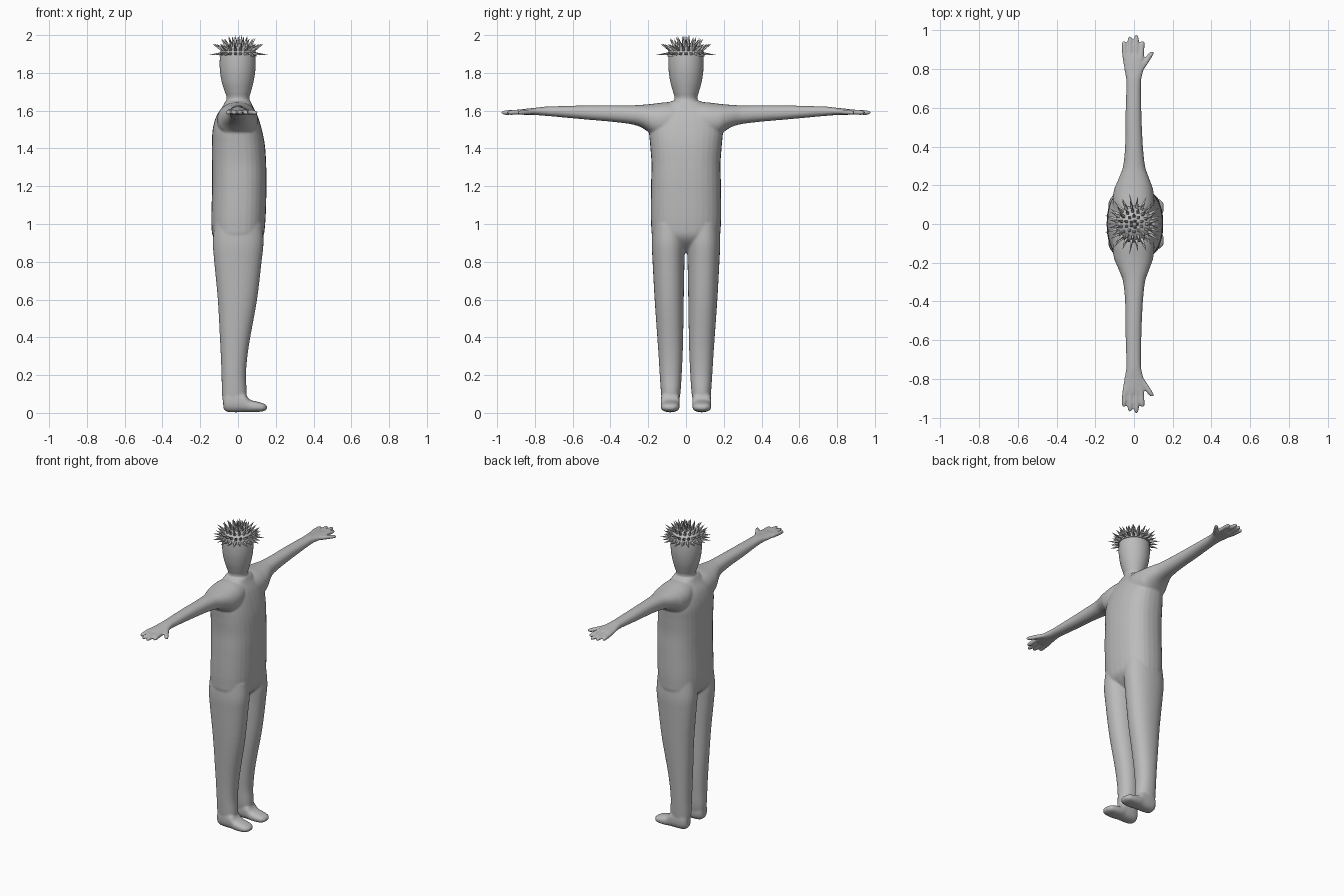
import bpy, bmesh, math
from mathutils import Vector

grey = bpy.data.materials.new("grey")
grey.diffuse_color = (0.5, 0.5, 0.5, 1)


def finish(bm, name):
    bmesh.ops.recalc_face_normals(bm, faces=bm.faces[:])
    me = bpy.data.meshes.new(name)
    bm.to_mesh(me)
    bm.free()
    me.materials.append(grey)
    ob = bpy.data.objects.new(name, me)
    bpy.context.collection.objects.link(ob)
    return ob


def curve_rows(rows, steps=5):
    """Smoothly interpolate between the key rings."""
    out = []
    for i in range(len(rows) - 1):
        p = [rows[max(0, min(len(rows) - 1, i + k))] for k in (-1, 0, 1, 2)]
        for s in range(steps):
            t = s / steps
            out.append([0.5 * (2 * b + (c - a) * t + (2 * a - 5 * b + 4 * c - d) * t * t
                               + (3 * b - a - 3 * c + d) * t ** 3) for a, b, c, d in zip(*p)])
    return out + [rows[-1]]


def loft(bm, rows, order, power=2.0, side=1, n=32):
    """Rows are (position, lo1, hi1, lo2, hi2); order names the three axes."""
    rings = []
    for pos, a0, a1, b0, b1 in curve_rows(rows):
        ring = []
        for k in range(n):
            ang = 2 * math.pi * k / n
            c, s = math.cos(ang), math.sin(ang)
            u = math.copysign(abs(c) ** (2 / power), c)
            v = math.copysign(abs(s) ** (2 / power), s)
            val = dict(zip(order, (pos, (a0 + a1) / 2 + u * (a1 - a0) / 2,
                                   (b0 + b1) / 2 + v * (b1 - b0) / 2)))
            ring.append(bm.verts.new((val['x'], side * val['y'], val['z'])))
        rings.append(ring)
    faces = [bm.faces.new(rings[0]), bm.faces.new(rings[-1])]
    for r, q in zip(rings, rings[1:]):
        for k in range(n):
            j = (k + 1) % n
            faces.append(bm.faces.new((r[k], r[j], q[j], q[k])))
    bmesh.ops.recalc_face_normals(bm, faces=faces)


body = bmesh.new()

# torso
loft(body, [(0.85, -.05, .05, -.04, .04), (0.92, -.125, .125, -.165, .165),
            (1.0, -.141, .144, -.185, .185), (1.2, -.137, .151, -.185, .185),
            (1.32, -.138, .149, -.183, .183), (1.42, -.138, .142, -.19, .19),
            (1.5, -.134, .126, -.195, .195), (1.57, -.115, .105, -.175, .175),
            (1.62, -.083, .08, -.12, .12), (1.65, -.066, .066, -.08, .08)], "zxy", 2.4)

# neck and head
loft(body, [(1.56, -.08, .08, -.08, .08), (1.62, -.07, .07, -.075, .075),
            (1.665, -.06, .06, -.06, .06), (1.7, -.07, .069, -.069, .069),
            (1.75, -.086, .082, -.083, .083), (1.81, -.096, .092, -.092, .092),
            (1.87, -.097, .093, -.093, .093), (1.91, -.09, .086, -.087, .087),
            (1.94, -.06, .06, -.06, .06), (1.95, -.02, .02, -.02, .02)], "zxy")

for side in (-1, 1):
    # leg
    loft(body, [(.03, -.075, .035, .045, .125), (.1, -.085, .046, .03, .132),
                (.2, -.087, .042, .023, .139), (.3, -.091, .05, .018, .145),
                (.4, -.096, .065, .015, .152), (.6, -.107, .101, .012, .166),
                (.8, -.126, .125, .008, .177), (.9, -.133, .135, .004, .181),
                (1.0, -.125, .13, .003, .175)], "zxy", 2.2, side)
    # foot
    loft(body, [(-.078, .025, .09, .06, .11), (-.06, .007, .12, .043, .126),
                (-.02, .003, .125, .035, .132), (.03, .004, .11, .034, .133),
                (.06, .004, .072, .034, .133), (.1, .005, .06, .035, .133),
                (.135, .009, .05, .043, .126), (.154, .02, .038, .065, .105)],
         "xzy", 2.5, side)
    # arm and palm
    loft(body, [(0, -.09, .09, 1.47, 1.645), (.1, -.11, .105, 1.45, 1.645),
                (.17, -.105, .1, 1.465, 1.637), (.21, -.09, .088, 1.495, 1.633),
                (.25, -.073, .073, 1.517, 1.63), (.3, -.056, .057, 1.53, 1.628),
                (.4, -.046, .046, 1.542, 1.628), (.55, -.044, .039, 1.555, 1.627),
                (.7, -.04, .036, 1.569, 1.623), (.75, -.041, .038, 1.573, 1.621),
                (.8, -.05, .05, 1.577, 1.615), (.85, -.058, .053, 1.578, 1.61),
                (.875, -.06, .05, 1.579, 1.606)], "yxz", 2.2, side)
    # fingers and thumb
    for x0, y0, x1, y1 in ((-.046, .85, -.052, .945), (-.018, .85, -.021, .97),
                           (.011, .85, .013, .978), (.037, .85, .044, .947),
                           (.03, .79, .096, .892)):
        r = .0135 if y0 > .8 else .017
        rows = []
        for t, w in ((0, 1), (.5, 1), (.85, .9), (.96, .65), (1, .3)):
            x, y, z = x0 + (x1 - x0) * t, y0 + (y1 - y0) * t, 1.595 - .006 * t
            rows.append((y, x - r * w, x + r * w, z - .0135 * w, z + .0135 * w))
        loft(body, rows, "yxz", 2, side, 12)

# merge the overlapping parts into one smooth skin
skin = finish(body, "body")
mod = skin.modifiers.new("merge", 'REMESH')
mod.mode = 'VOXEL'
mod.voxel_size = 0.006
mod.use_smooth_shade = True
mod = skin.modifiers.new("soften", 'SMOOTH')
mod.factor = 0.5
mod.iterations = 6

# hair cap with rings of spikes
hair = bmesh.new()
base = Vector((0, 0, 1.888))
loft(hair, [(1.888, -.097, .097, -.097, .097), (1.91, -.094, .094, -.094, .094),
            (1.935, -.076, .076, -.076, .076), (1.955, -.04, .04, -.04, .04),
            (1.96, -.008, .008, -.008, .008)], "zxy", n=24)


def spike(root, tip, r):
    d = (tip - root).normalized()
    u = d.orthogonal().normalized()
    v = d.cross(u)
    ring = [hair.verts.new(root + r * (u * math.cos(a) + v * math.sin(a)))
            for a in (0, math.pi / 2, math.pi, 1.5 * math.pi)]
    top = hair.verts.new(tip)
    hair.faces.new(ring)
    for k in range(4):
        hair.faces.new((ring[k], ring[(k + 1) % 4], top))


# count, root radius, root height, tip radius, tip height
for row, (n, r0, z0, r1, z1) in enumerate(((22, .085, .014, .157, .008), (20, .08, .03, .138, .066),
                                           (15, .06, .045, .092, .094), (10, .035, .055, .055, .105),
                                           (5, .015, .06, .02, .112))):
    for k in range(n):
        a = 2 * math.pi * (k + 0.5 * (row % 2)) / n
        f = 1 if k % 2 == 0 else 0.92
        d = Vector((math.cos(a), math.sin(a), 0))
        spike(base + d * r0 + Vector((0, 0, z0)), base + d * r1 * f + Vector((0, 0, z1)), .0125)
finish(hair, "spiky_hair")
